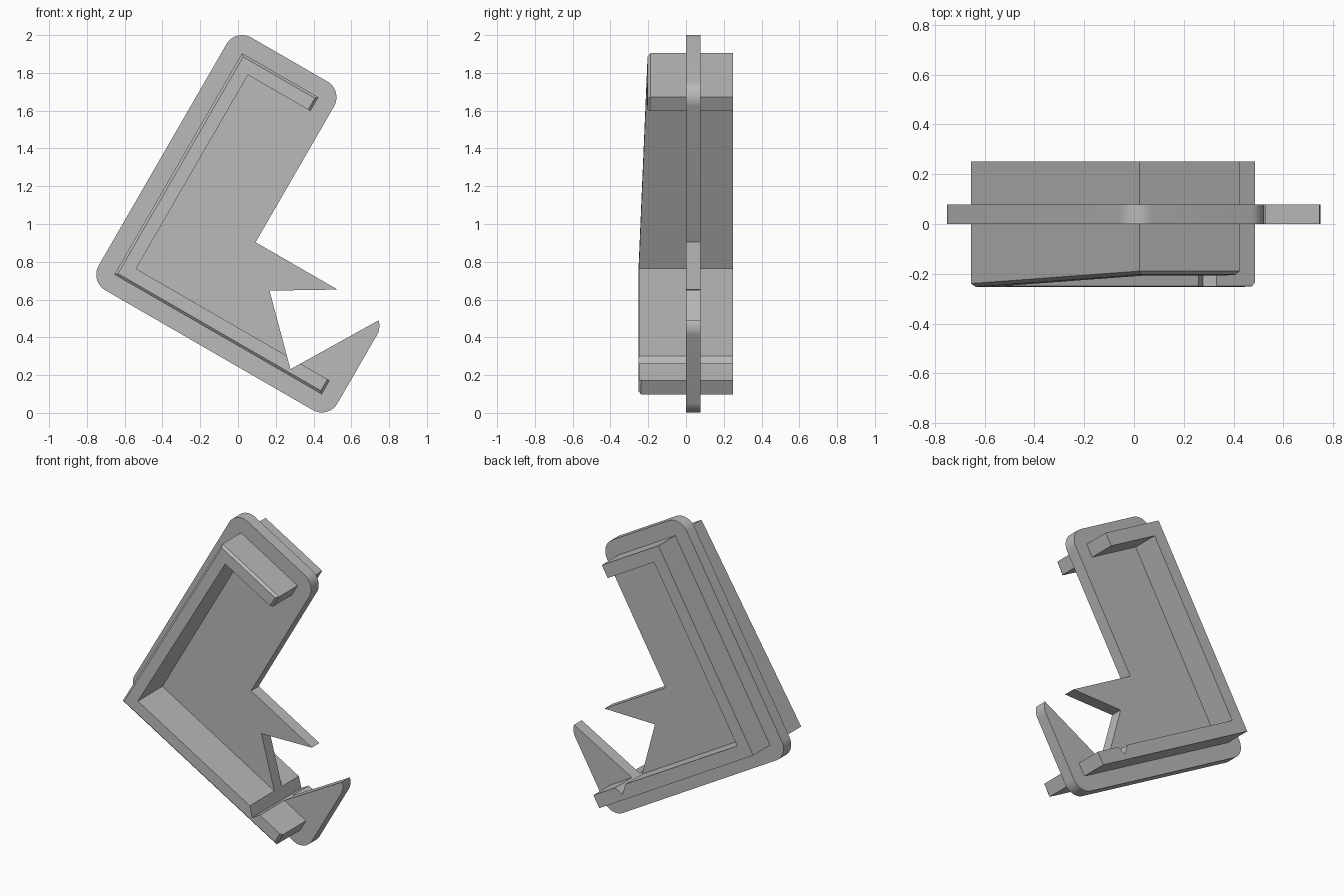
import bpy, bmesh, math

if "Cube" in bpy.data.objects:
    bpy.data.objects.remove(bpy.data.objects["Cube"])

grey = bpy.data.materials.new("neutral grey")
grey.use_nodes = True
COLOUR = (0.49, 0.49, 0.49, 1)
grey.diffuse_color = COLOUR
grey.node_tree.nodes["Principled BSDF"].inputs["Base Color"].default_value = COLOUR

# The part is drawn upright (across, along), then tilted in the x-z plane
TILT = math.radians(30)
LEFT, UPPER_END, LOWER_END = -0.933, -0.467, 0.335
BOTTOM, TOP = 0.307, 1.66
MARGIN, WALL = 0.096, 0.084
PLATE_BACK, REAR = 0.078, 0.25
NOTCH_TIP = (0.125, 0.339)
NOTCH_ELBOW = (-0.179, 0.644)
LIP_CORNER = (0.396, 0.796)


def place(p, y):
    a, b = p
    c, s = math.cos(TILT), math.sin(TILT)
    return (c * a + s * b, y, c * b - s * a)


def arc(centre, start, end, steps=12):
    """Points of a rounded corner, angles in degrees."""
    angles = [math.radians(start + (end - start) * i / steps) for i in range(steps + 1)]
    return [(centre[0] + MARGIN * math.cos(t), centre[1] + MARGIN * math.sin(t)) for t in angles]


def prism(name, outline, front, back, chamfer=0):
    """Extrude an outline from front(p) to the plane y = back."""
    bm = bmesh.new()
    near = [bm.verts.new(place(p, front(p))) for p in outline]
    far = [bm.verts.new(place(p, back)) for p in outline]
    n = len(outline)
    bm.faces.new(near)
    bm.faces.new(far[::-1])
    for i in range(n):
        j = (i + 1) % n
        bm.faces.new((near[j], near[i], far[i], far[j]))
    bmesh.ops.recalc_face_normals(bm, faces=bm.faces)
    if chamfer:
        # the first five edges of the outline are the outer sides and both ends
        edges = [bm.edges.get((near[i], near[i + 1])) for i in range(5)]
        bmesh.ops.bevel(bm, geom=edges, offset=chamfer, segments=1, affect='EDGES')
    mesh = bpy.data.meshes.new(name)
    bm.to_mesh(mesh)
    bm.free()
    mesh.materials.append(grey)
    obj = bpy.data.objects.new(name, mesh)
    bpy.context.collection.objects.link(obj)
    return obj


def on_notch(a, b, end):
    """Where a notch side running from the tip to end crosses the height b."""
    t = (b - NOTCH_TIP[1]) / (end[1] - NOTCH_TIP[1])
    return (NOTCH_TIP[0] + t * (end[0] - NOTCH_TIP[0]), b)


# Flat flange with rounded corners and the jagged broken side
flange = (arc((UPPER_END, TOP), 0, 90)
          + arc((LEFT, TOP), 90, 180)
          + arc((LEFT, BOTTOM), 180, 270)
          + arc((LOWER_END, BOTTOM), 270, 360)
          + arc((LOWER_END, 0.725), 0, 48)
          + [NOTCH_TIP, NOTCH_ELBOW, (0.13, 0.829), (UPPER_END + MARGIN, 0.829)])
plate = prism("flange_plate", flange, lambda p: 0, PLATE_BACK)
bpy.ops.object.select_all(action='DESELECT')
plate.select_set(True)
bpy.context.view_layer.objects.active = plate
bpy.ops.object.shade_smooth_by_angle(angle=math.radians(25))

# Three-sided rim, nicked by the notch in its lower wall
inner = BOTTOM + WALL
rim = [(UPPER_END, TOP - WALL), (UPPER_END, TOP), (LEFT, TOP), (LEFT, BOTTOM),
       (LOWER_END, BOTTOM), (LOWER_END, inner),
       on_notch(0, inner, LIP_CORNER), NOTCH_TIP, on_notch(0, inner, NOTCH_ELBOW),
       (LEFT + WALL, inner), (LEFT + WALL, TOP - WALL)]


def sloped_front(p):
    return -0.253 + 0.05 * (p[1] - BOTTOM) / (TOP - BOTTOM)


prism("front_rim", rim, sloped_front, 0, chamfer=0.014)
prism("back_rim", rim, lambda p: PLATE_BACK, REAR)
